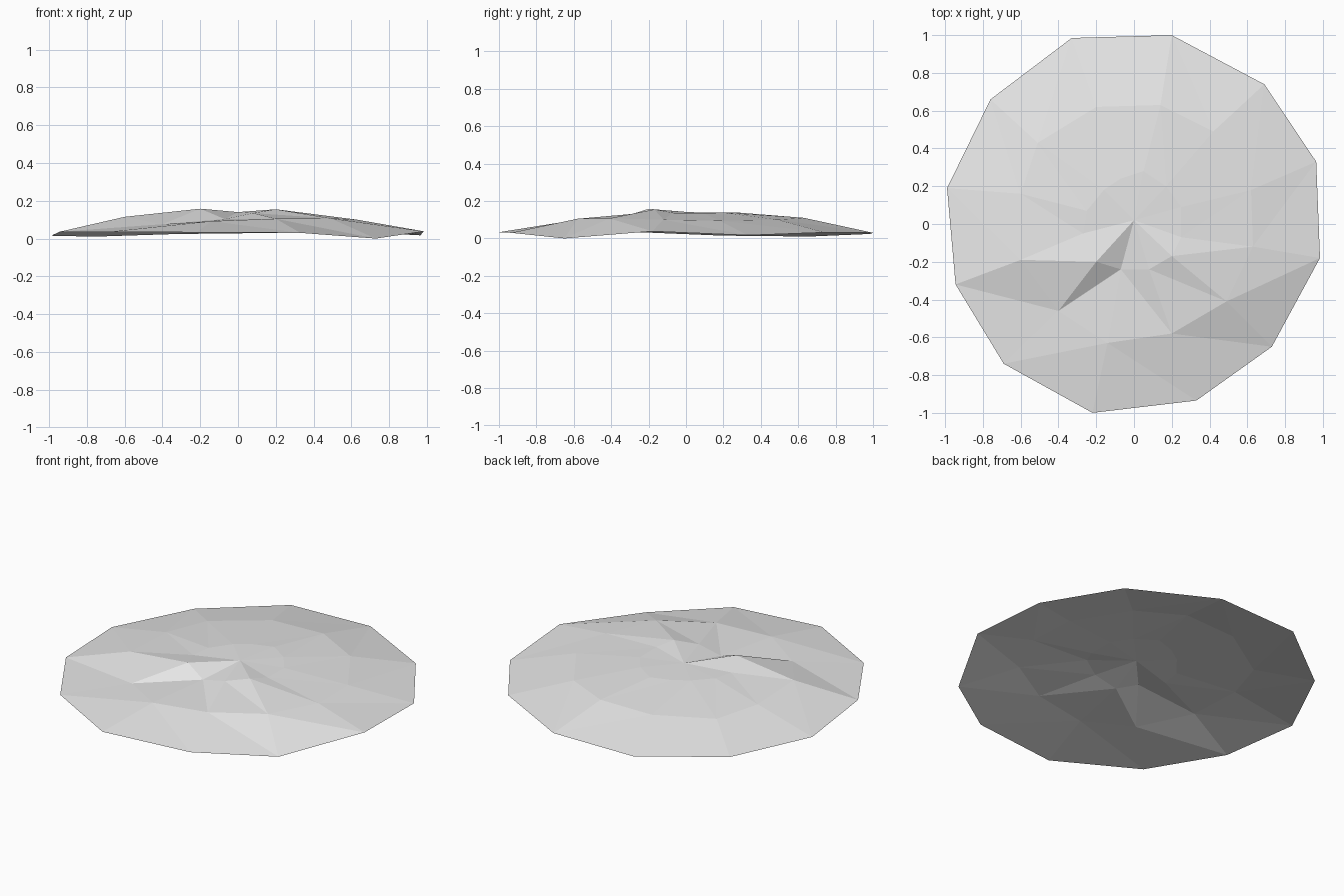
import bpy
import bmesh

cube = bpy.data.objects.get("Cube")
if cube:
    bpy.data.objects.remove(cube)

# Single neutral colour
grey = bpy.data.materials.new("neutral grey")
grey.use_nodes = True
colour = (0.8, 0.8, 0.8, 1)
grey.diffuse_color = colour
grey.node_tree.nodes["Principled BSDF"].inputs["Base Color"].default_value = colour

# Three irregular rings, listed clockwise from the back
rim = [(.20, 1, .03), (.69, .74, .032), (.965, .33, .017), (.985, -.18, .038),
       (.73, -.65, 0), (.33, -.935, .03), (-.22, -1, .033), (-.69, -.74, .035),
       (-.945, -.32, .036), (-.99, .19, .015), (-.76, .66, .01), (-.33, .985, .024)]
middle = [(.14, .63, .11), (.42, .49, .10), (.62, .18, .095), (.63, -.12, .10),
          (.49, -.41, .107), (.2, -.58, .105), (-.14, -.63, .092), (-.4, -.46, .076),
          (-.6, -.19, .115), (-.6, .16, .10), (-.51, .43, .09), (-.2, .62, .105)]
inner = [(.05, .28, .138), (.17, .2, .138), (.25, .09, .135), (.25, -.07, .137),
         (.2, -.17, .155), (.08, -.24, .135), (-.07, -.24, .103), (-.2, -.2, .158),
         (-.27, -.05, .128), (-.25, .07, .132), (-.16, .18, .137), (-.07, .24, .138)]

bm = bmesh.new()
rings = [[bm.verts.new(p) for p in ring] for ring in (rim, middle, inner)]
centre = bm.verts.new((0, .02, .14))
count = len(rim)


def bridge(outer, inside):
    """Join two rings with triangles whose diagonals run toward the front."""
    for k in range(count):
        n = (k + 1) % count
        a, b, c, d = outer[k], outer[n], inside[n], inside[k]
        if k < count // 2:
            bm.faces.new((c, b, a))
            bm.faces.new((d, c, a))
        else:
            bm.faces.new((d, b, a))
            bm.faces.new((d, c, b))


# Sloping skirt, upper band and central fan
bridge(rings[0], rings[1])
bridge(rings[1], rings[2])
for k in range(count):
    bm.faces.new((centre, rings[2][(k + 1) % count], rings[2][k]))

mesh = bpy.data.meshes.new("ground_mound")
bm.to_mesh(mesh)
bm.free()
mesh.materials.append(grey)
mound = bpy.data.objects.new("ground_mound", mesh)
bpy.context.collection.objects.link(mound)
